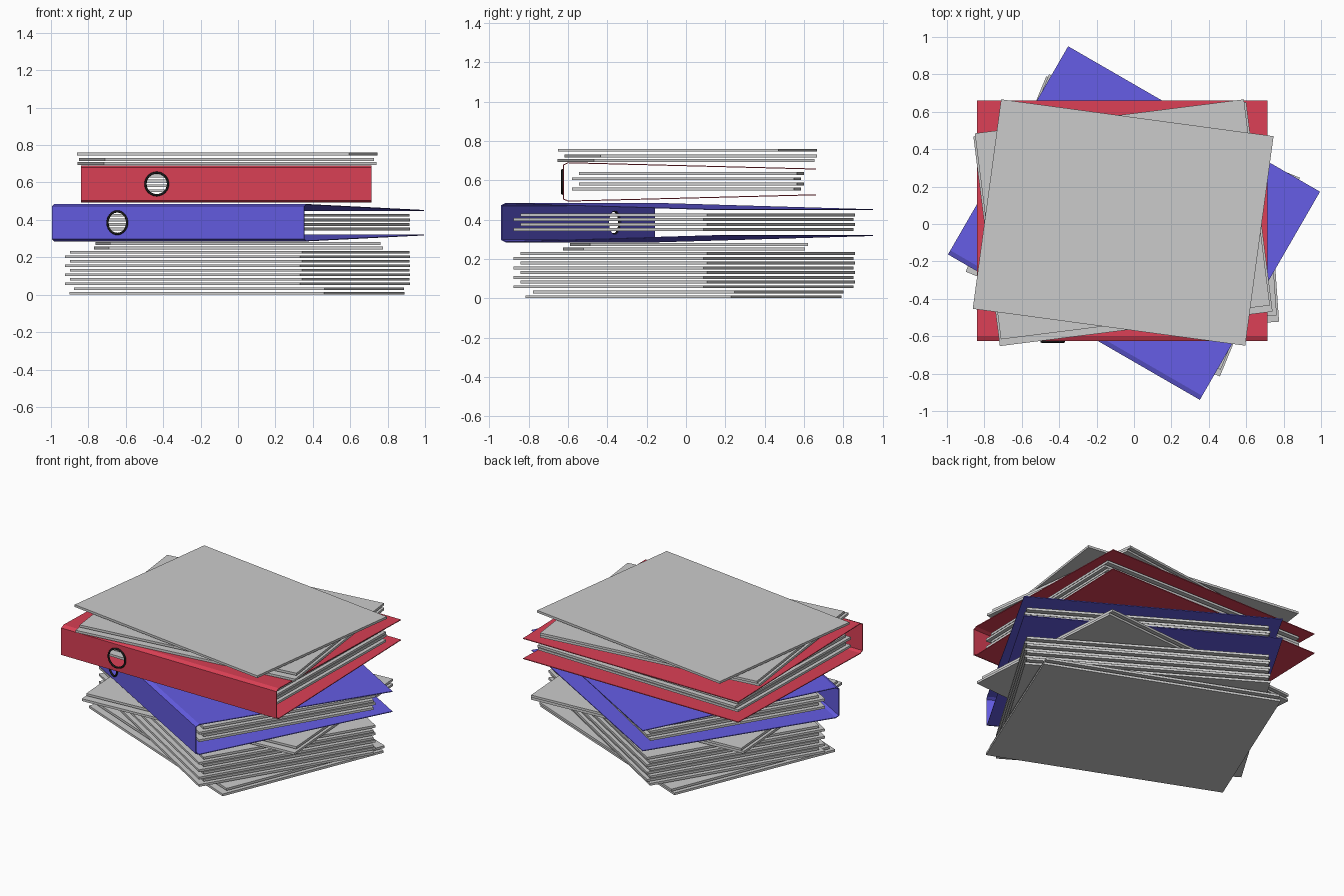
import bpy, bmesh
from math import radians, sin, cos, pi
from mathutils import Matrix

if "Cube" in bpy.data.objects:
    bpy.data.objects.remove(bpy.data.objects["Cube"])

SHEET_T = 0.015
SIZES = [(1.47, 1.13), (1.45, 1.11)]   # large and slightly smaller paper block
SHIFT = 0.025                          # the small one sits a little further back
W, D, T = 0.7775, 0.6425, 0.005        # binder half width, half depth, board thickness


def material(name, rgb):
    m = bpy.data.materials.new(name)
    m.diffuse_color = (*rgb, 1)
    m.use_nodes = True
    m.node_tree.nodes["Principled BSDF"].inputs["Base Color"].default_value = m.diffuse_color
    return m


def add_object(name, bm, mat=None):
    bmesh.ops.recalc_face_normals(bm, faces=bm.faces)
    me = bpy.data.meshes.new(name)
    bm.to_mesh(me)
    bm.free()
    ob = bpy.data.objects.new(name, me)
    bpy.context.collection.objects.link(ob)
    if mat:
        me.materials.append(mat)
    return ob


def papers(name, x, y, angle, heights):
    """Thin blocks of paper, alternating between the two sizes."""
    a = radians(angle)
    for i, z in enumerate(heights):
        w, d = SIZES[i % 2]
        s = SHIFT * (i % 2)
        bm = bmesh.new()
        bmesh.ops.create_cube(bm, size=1, matrix=Matrix.Diagonal((w, d, SHEET_T, 1)))
        ob = add_object(f"{name}_{i + 1}", bm)
        ob.location = (x - s * sin(a), y + s * cos(a), z)
        ob.rotation_euler.z = a


def binder(name, x, y, z, angle, mat):
    # folded board: C-shaped profile extruded along the spine
    outer = [(D, 0.068), (-D + 0.025, 0.1), (-D, 0.088)]
    inner = [(D, 0.068 - T), (-D + 0.026, 0.1 - T), (-D + T, 0.088 - T / 2)]
    outer += [(p, -q) for p, q in reversed(outer)]
    inner += [(p, -q) for p, q in reversed(inner)]
    bm = bmesh.new()
    verts = [bm.verts.new((-W, p, q)) for p, q in outer + inner[::-1]]
    face = bm.faces.new(verts)
    ext = bmesh.ops.extrude_face_region(bm, geom=[face], use_keep_orig=True)
    moved = [v for v in ext["geom"] if isinstance(v, bmesh.types.BMVert)]
    bmesh.ops.translate(bm, verts=moved, vec=(2 * W, 0, 0))
    board = add_object(name + "_cover", bm, mat)

    # finger hole through the spine
    hole_at = Matrix.Translation((-0.372, -D, 0)) @ Matrix.Rotation(pi / 2, 4, 'X')
    bm = bmesh.new()
    bmesh.ops.create_cone(bm, cap_ends=True, segments=32, radius1=0.06,
                          radius2=0.06, depth=0.06, matrix=hole_at)
    cutter = add_object(name + "_hole_cutter", bm)
    cutter.hide_render = True
    mod = board.modifiers.new("finger_hole", 'BOOLEAN')
    mod.operation, mod.solver, mod.object = 'DIFFERENCE', 'EXACT', cutter
    bpy.context.view_layer.objects.active = board
    bpy.ops.object.modifier_apply(modifier=mod.name)
    bpy.data.objects.remove(cutter)

    # dark rim around the hole
    bpy.ops.mesh.primitive_torus_add(major_segments=32, minor_segments=8,
                                     major_radius=0.06, minor_radius=0.006)
    ring = bpy.context.object
    ring.name = name + "_hole_rim"
    ring.data.transform(Matrix.Translation((0, -0.004, 0)) @ hole_at)
    ring.data.materials.append(black)
    bpy.ops.object.shade_smooth()

    for ob in (board, ring):
        ob.location = (x, y, z)
        ob.rotation_euler.z = radians(angle)


red = material("red_board", (0.70, 0.05, 0.09))
blue = material("blue_board", (0.13, 0.11, 0.78))
black = material("black_rim", (0.01, 0.01, 0.01))

# loose paper below the binders
papers("bottom_paper", -0.005, -0.0125, -22.4, [0.008, 0.032])
papers("lower_stack_paper", -0.003, -0.012, -31.3, [0.059 + 0.024 * i for i in range(8)])
papers("middle_paper", 0.003, -0.01, 4, [0.25, 0.273])

# binders with their contents
binder("blue_binder", 0, 0.005, 0.385, -30, blue)
papers("blue_binder_paper", -0.003, -0.012, -31.3, [0.351 + 0.0245 * i for i in range(4)])
binder("red_binder", -0.0625, 0.0175, 0.592, 0, red)
papers("red_binder_paper", -0.0625, 0.0025, -1.36, [0.556 + 0.026 * i for i in range(4)])

# loose paper on top
papers("upper_paper", -0.059, 0, 7.2, [0.701, 0.723])
papers("top_paper", -0.058, 0.008, -7.7, [0.753])
